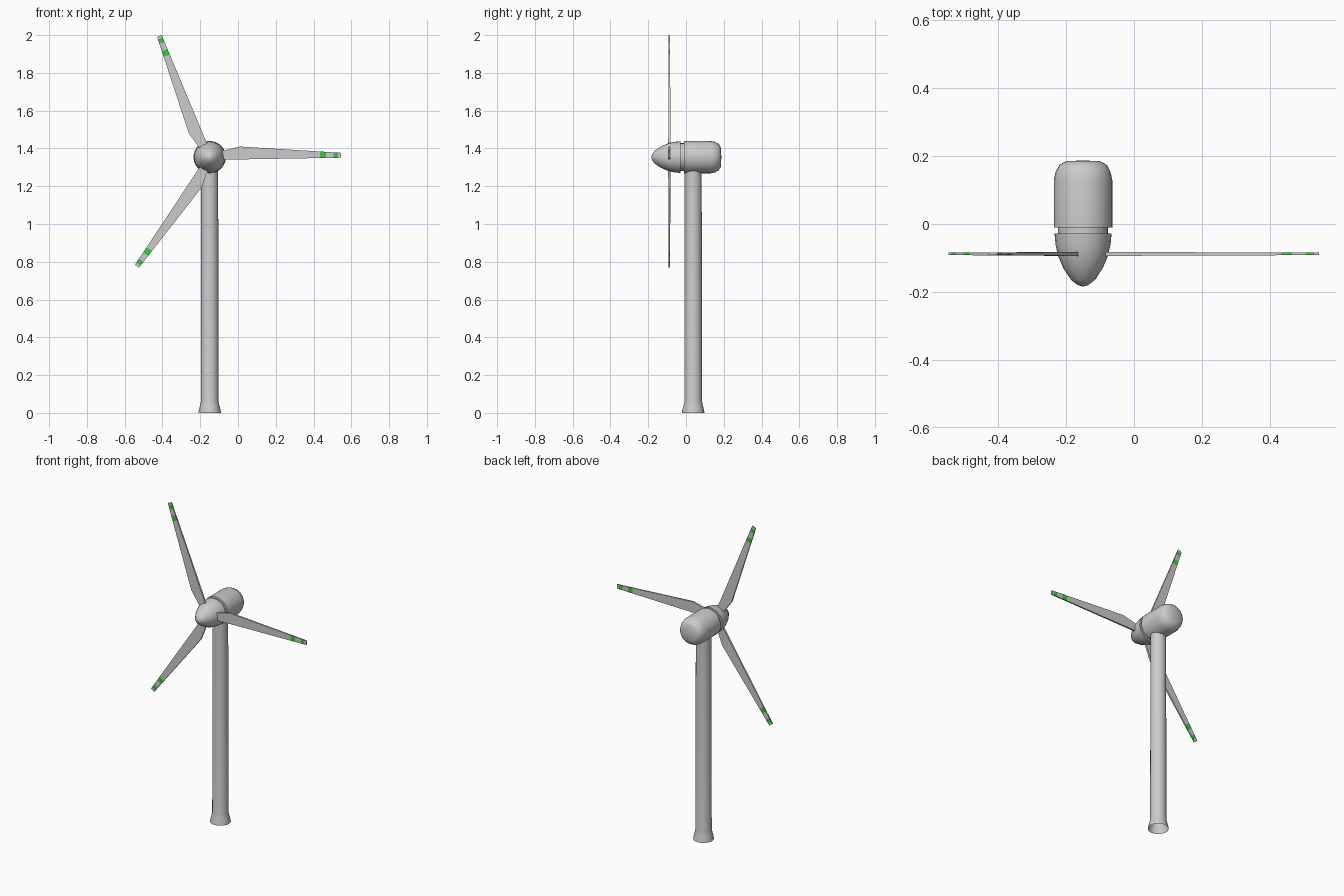
import bpy, bmesh, math
from mathutils import Matrix, Vector

cube = bpy.data.objects.get("Cube")
if cube:
    bpy.data.objects.remove(cube, do_unlink=True)


def material(name, rgb):
    m = bpy.data.materials.new(name)
    m.use_nodes = True
    m.diffuse_color = (*rgb, 1)
    m.node_tree.nodes["Principled BSDF"].inputs["Base Color"].default_value = (*rgb, 1)
    return m


GREY = material("light grey", (0.6, 0.6, 0.6))
GREEN = material("green", (0.04, 0.6, 0.04))
HUB_X, HUB_Z, ROTOR_Y = -0.15, 1.354, -0.088
SHAFT = Matrix.Translation((HUB_X, 0, HUB_Z)) @ Matrix.Rotation(-math.pi / 2, 4, 'X')


def add_object(name, bm, mats):
    bmesh.ops.recalc_face_normals(bm, faces=bm.faces)
    mesh = bpy.data.meshes.new(name)
    bm.to_mesh(mesh)
    bm.free()
    ob = bpy.data.objects.new(name, mesh)
    for m in mats:
        mesh.materials.append(m)
    bpy.context.collection.objects.link(ob)
    return ob


def lathe(name, profile, matrix, sides=24):
    """Spin (radius, height) points about the local z axis."""
    bm = bmesh.new()
    verts = [bm.verts.new((r, 0, h)) for r, h in profile]
    edges = [bm.edges.new(pair) for pair in zip(verts, verts[1:])]
    bmesh.ops.spin(bm, geom=verts + edges, cent=(0, 0, 0), axis=(0, 0, 1),
                   angle=math.tau, steps=sides)
    bmesh.ops.remove_doubles(bm, verts=bm.verts, dist=0.0001)
    bmesh.ops.transform(bm, matrix=matrix, verts=bm.verts)
    ob = add_object(name, bm, [GREY])
    bpy.ops.object.select_all(action='DESELECT')
    ob.select_set(True)
    bpy.context.view_layer.objects.active = ob
    bpy.ops.object.shade_smooth_by_angle(angle=math.radians(40))


# Tower with flared, open foot
lathe("tower", [(0.06, 0), (0.058, 0.012), (0.05, 0.045), (0.047, 0.06),
                (0.045, 1.3), (0, 1.3)],
      Matrix.Translation((HUB_X, 0.038, 0)))

# Housing, neck and nose cone along the shaft
lathe("nacelle", [(0, -0.01), (0.086, -0.01), (0.086, 0.13), (0.081, 0.153),
                  (0.07, 0.174), (0.05, 0.185), (0, 0.187)], SHAFT)
lathe("neck", [(0.074, -0.035), (0.074, -0.005)], SHAFT)
lathe("nose_cone", [(0, -0.028), (0.084, -0.028), (0.081, -0.06), (0.073, -0.095),
                    (0.058, -0.13), (0.035, -0.165), (0.015, -0.18), (0, -0.184)], SHAFT)

# Blade outline: distance from hub, trailing edge, leading edge, thickness
ROOT, KINK, TIP = (0.045, -0.014, 0.028, 0.013), (0.16, -0.012, 0.056, 0.011), (0.694, -0.003, 0.023, 0.007)
BANDS = [(0.583, 0.615), (0.655, 0.68)]


def station(d):
    t = (d - KINK[0]) / (TIP[0] - KINK[0])
    return [a + (b - a) * t for a, b in zip(KINK, TIP)]


def blade(name, degrees):
    cuts = [ROOT, KINK] + [station(d) for band in BANDS for d in band] + [TIP]
    bm = bmesh.new()
    rings = []
    for d, low, high, thick in cuts:
        h = thick / 2
        rings.append([bm.verts.new(p) for p in
                      ((d, -h, low), (d, -h, high), (d, h, high), (d, h, low))])
    bm.faces.new(rings[0])
    bm.faces.new(rings[-1])
    for a, b in zip(rings, rings[1:]):
        for i in range(4):
            j = (i + 1) % 4
            f = bm.faces.new((a[i], a[j], b[j], b[i]))
            middle = f.calc_center_median().x
            f.material_index = int(any(s < middle < e for s, e in BANDS))
    place = Matrix.Translation((HUB_X, ROTOR_Y, HUB_Z)) @ Matrix.Rotation(-math.radians(degrees), 4, 'Y')
    bmesh.ops.transform(bm, matrix=place, verts=bm.verts)
    add_object(name, bm, [GREY, GREEN])


blade("left_blade", 0)
blade("upper_blade", 111.7)
blade("lower_blade", 235.5)
